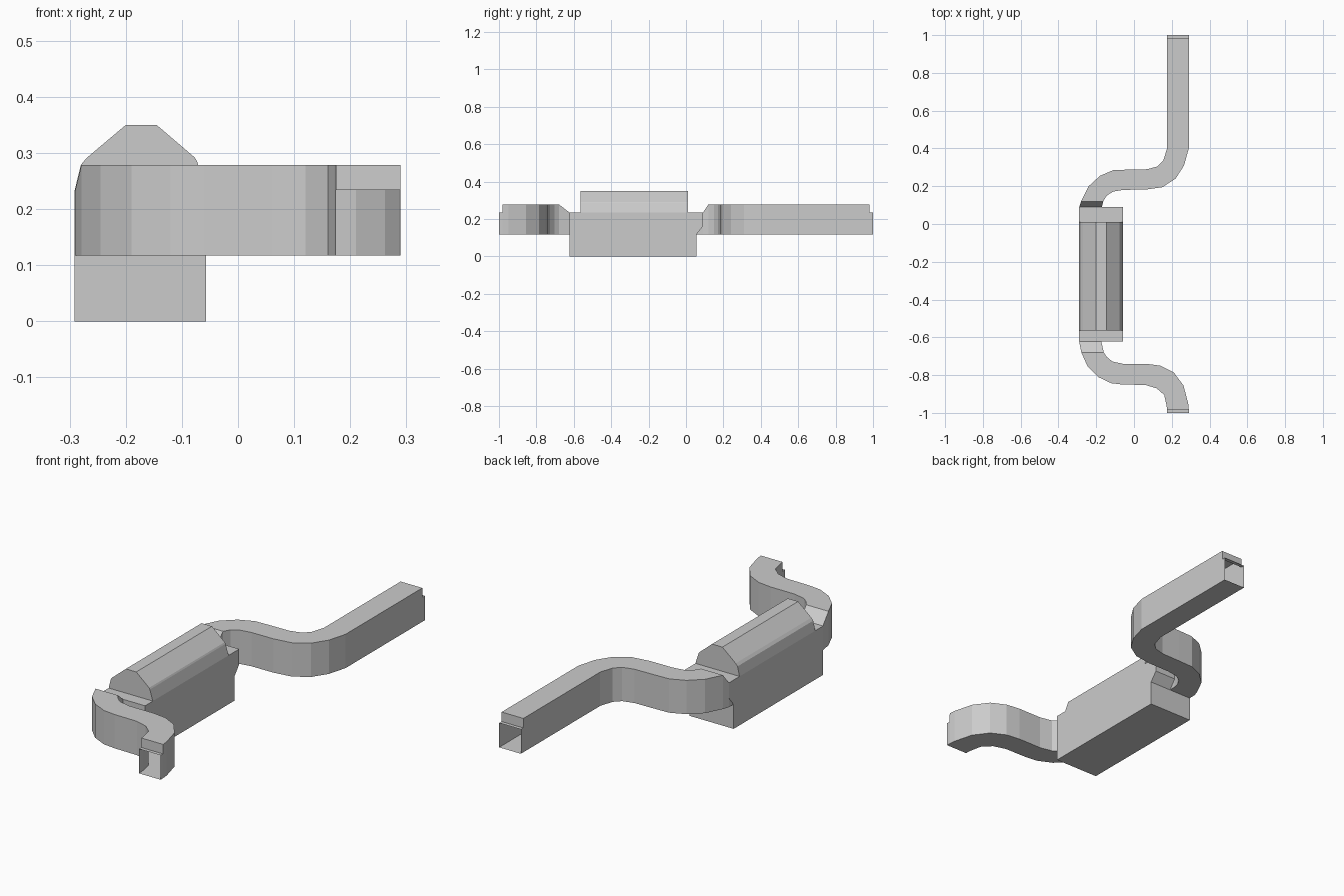
import bpy, bmesh

if "Cube" in bpy.data.objects:
    bpy.data.objects.remove(bpy.data.objects["Cube"])


def finish(bm, name):
    bmesh.ops.recalc_face_normals(bm, faces=bm.faces)
    mesh = bpy.data.meshes.new(name)
    bm.to_mesh(mesh)
    bm.free()
    obj = bpy.data.objects.new(name, mesh)
    bpy.context.collection.objects.link(obj)
    return obj


def prism(name, profile, a, b, place):
    """Closed extrusion of a 2D profile between depths a and b."""
    bm = bmesh.new()
    ends = [[bm.verts.new(place(u, v, d)) for u, v in profile] for d in (a, b)]
    n = len(profile)
    bm.faces.new(ends[0][::-1])
    bm.faces.new(ends[1])
    for i in range(n):
        j = (i + 1) % n
        bm.faces.new((ends[0][i], ends[0][j], ends[1][j], ends[1][i]))
    return finish(bm, name)


LOW, LEDGE, TOP = 0.117, 0.234, 0.279


def duct(name, stations):
    """Open-ended rectangular tube; station = left x, y, right x, y, top z."""
    bm = bmesh.new()
    rings = []
    for lx, ly, rx, ry, top in stations:
        rings.append([bm.verts.new(p) for p in (
            (lx, ly, LOW), (rx, ry, LOW), (rx, ry, top), (lx, ly, top))])
    for a, b in zip(rings, rings[1:]):
        for i in range(4):
            j = (i + 1) % 4
            bm.faces.new((a[i], a[j], b[j], b[i]))
    return finish(bm, name)


def outer_end(s):
    # Stepped open mouth at the far end of a duct
    L, R = 0.175, 0.29
    return [(L, s, R, s, LEDGE), (L, s * .982, R, s * .982, LEDGE),
            (L, s * .981, R, s * .981, TOP)]


def with_top(pairs):
    return [(*p, TOP) for p in pairs]


# Main block with an undercut at the back
prism("base_block",
      [(-0.622, 0), (0.055, 0), (0.055, LOW), (0.09, 0.16), (0.09, LEDGE), (-0.622, LEDGE)],
      -0.291, -0.057, lambda u, v, d: (d, u, v))

# Faceted roof on the block
prism("roof_cover",
      [(-0.291, LEDGE), (-0.057, LEDGE), (-0.073, 0.285), (-0.077, 0.292), (-0.145, 0.35),
       (-0.2, 0.35), (-0.27, 0.291), (-0.28, 0.279)],
      -0.563, 0.01, lambda u, v, d: (u, d, v))

# Long S-bend at the back
duct("back_duct", outer_end(1) + with_top([
    (0.175, 0.40, 0.29, 0.40), (0.155, 0.335, 0.265, 0.31), (0.125, 0.305, 0.22, 0.24),
    (0.07, 0.29, 0.15, 0.195), (-0.03, 0.288, 0.06, 0.182), (-0.11, 0.285, -0.055, 0.181),
    (-0.18, 0.255, -0.11, 0.172), (-0.24, 0.20, -0.145, 0.15), (-0.28, 0.12, -0.163, 0.12)])
    + [(-0.29, 0.09, -0.17, 0.09, LEDGE), (-0.29, 0.055, -0.172, 0.055, 0.2)])

# Short S-bend at the front
duct("front_duct", outer_end(-1) + with_top([
    (0.172, -0.96, 0.287, -0.95), (0.16, -0.905, 0.262, -0.855), (0.12, -0.87, 0.21, -0.785),
    (0.06, -0.852, 0.14, -0.75), (-0.06, -0.85, 0.07, -0.741), (-0.12, -0.843, -0.055, -0.741),
    (-0.19, -0.81, -0.115, -0.728), (-0.245, -0.755, -0.145, -0.703),
    (-0.279, -0.68, -0.16, -0.68)])
    + [(-0.29, -0.622, -0.173, -0.622, LEDGE)])
